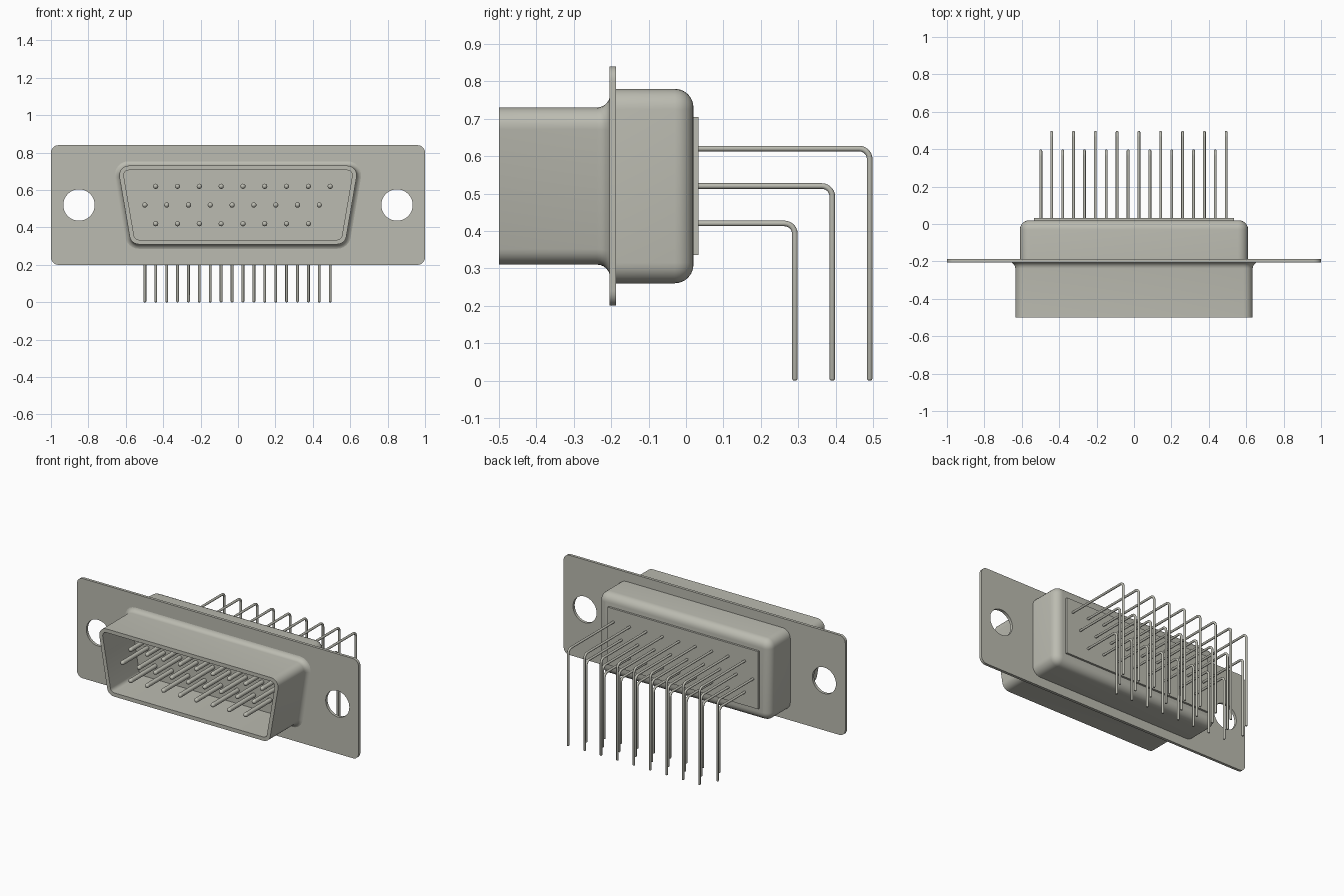
import bpy, bmesh, math
from mathutils import Matrix

cube = bpy.data.objects.get("Cube")
if cube:
    bpy.data.objects.remove(cube, do_unlink=True)


def material(name, rgb):
    m = bpy.data.materials.new(name)
    m.use_nodes = True
    m.diffuse_color = (*rgb, 1)
    m.node_tree.nodes["Principled BSDF"].inputs["Base Color"].default_value = (*rgb, 1)
    return m


METAL = material("warm grey metal", (0.50, 0.50, 0.44))


def add(name, mesh):
    if not mesh.materials:
        mesh.materials.append(METAL)
    ob = bpy.data.objects.new(name, mesh)
    bpy.context.collection.objects.link(ob)
    return ob


def outline(corners, r, lean=0.0, steps=6):
    """Rounded quad: corners are arc centres, lean tilts the sides inwards at the bottom."""
    (tx, tz), (bx, bz) = corners
    pts = []
    for cx, cz, a0, a1 in ((tx, tz, -lean, 90), (-tx, tz, 90, 180 + lean),
                           (-bx, bz, 180 + lean, 270), (bx, bz, 270, 360 - lean)):
        for i in range(steps + 1):
            a = math.radians(a0 + (a1 - a0) * i / steps)
            pts.append((cx + r * math.cos(a), cz + r * math.sin(a)))
    return pts


def loft(name, rings):
    """Skin a list of closed rings of 3D points and cap both ends."""
    bm = bmesh.new()
    loops = [[bm.verts.new(p) for p in ring] for ring in rings]
    n = len(loops[0])
    for a, b in zip(loops, loops[1:]):
        for i in range(n):
            j = (i + 1) % n
            bm.faces.new((a[i], a[j], b[j], b[i]))
    bm.faces.new(loops[0])
    bm.faces.new(loops[-1])
    bmesh.ops.recalc_face_normals(bm, faces=bm.faces)
    mesh = bpy.data.meshes.new(name)
    bm.to_mesh(mesh)
    bm.free()
    return mesh


def profile_loft(name, corners, r, lean, profile):
    """Loft an outline along y; profile holds (offset, y) pairs."""
    return loft(name, [[(x, y, z) for x, z in outline(corners, r + o, lean)]
                       for o, y in profile])


# Mounting flange with two screw holes
curve = bpy.data.curves.new("flange_outline", "CURVE")
curve.dimensions = "2D"
curve.fill_mode = "BOTH"
curve.extrude = 0.009
loops = [outline(((0.96, 0.28), (0.96, -0.28)), 0.04)]
for side in (-1, 1):
    loops.append([(side * 0.85 + 0.084 * math.cos(k * math.tau / 40),
                   0.084 * math.sin(k * math.tau / 40)) for k in range(40)])
for pts in loops:
    sp = curve.splines.new("POLY")
    sp.points.add(len(pts) - 1)
    for p, (x, z) in zip(sp.points, pts):
        p.co = (x, z, 0, 1)
    sp.use_cyclic_u = True
tmp = bpy.data.objects.new("flange_tmp", curve)
bpy.context.collection.objects.link(tmp)
bpy.context.view_layer.update()
mesh = bpy.data.meshes.new_from_object(tmp.evaluated_get(bpy.context.evaluated_depsgraph_get()))
bpy.data.objects.remove(tmp, do_unlink=True)
bpy.data.curves.remove(curve)
mesh.transform(Matrix.Translation((0, -0.196, 0.52)) @ Matrix.Rotation(math.pi / 2, 4, "X"))
bm = bmesh.new()
bm.from_mesh(mesh)
bmesh.ops.remove_doubles(bm, verts=bm.verts, dist=1e-5)
bmesh.ops.recalc_face_normals(bm, faces=bm.faces)
bm.to_mesh(mesh)
bm.free()
mesh.materials.clear()
add("flange", mesh)

# Front shell: flared base, straight wall, rim, hollow inside with a floor
R = 0.035
flare = [(R * (1 - math.sin(t)), -0.203 - R * (1 - math.cos(t)))
         for t in (i * math.pi / 12 for i in range(7))]
add("front_shell", profile_loft("front_shell", ((0.585, 0.68), (0.53, 0.36)), 0.05, 9.75,
                                flare + [(0, -0.5), (-0.024, -0.5), (-0.024, -0.21)]))

# Rear housing: rounded block with a filleted back edge
R = 0.05
fillet = [(-R * (1 - math.cos(t)), -0.03 + R * math.sin(t))
          for t in (i * math.pi / 12 for i in range(7))]
add("rear_housing", profile_loft("rear_housing", ((0.555, 0.725), (0.555, 0.315)), 0.055, 0,
                                 [(0, -0.19)] + fillet))

# Insulator plate on the back
bm = bmesh.new()
bmesh.ops.create_cube(bm, size=1, matrix=Matrix.Translation((0, 0.025, 0.52))
                      @ Matrix.Diagonal((1.07, 0.016, 0.37, 1)))
mesh = bpy.data.meshes.new("back_plate")
bm.to_mesh(mesh)
bm.free()
add("back_plate", mesh)


def pin_mesh(name, z, y_end):
    """Round-tipped contact that narrows into a lead bent down to the board."""
    rc, rl, bend = 0.014, 0.0075, 0.028
    stations = []  # y, z, direction, radius
    for i in range(5):
        t = math.radians(10 + 20 * i)
        stations.append((-0.472 + rc * (1 - math.cos(t)), z, 0, rc * math.sin(t)))
    stations += [(-0.458, z, 0, rc), (-0.15, z, 0, rc), (-0.15, z, 0, rl)]
    for i in range(8):
        t = i / 7 * math.pi / 2
        stations.append((y_end - bend + bend * math.sin(t),
                         z - bend + bend * math.cos(t), -t, rl))
    down = -math.pi / 2
    stations += [(y_end, 0.005, down, rl), (y_end, 0.0015, down, rl * 0.8), (y_end, 0, down, rl * 0.4)]
    rings = []
    for y, h, t, r in stations:
        ring = []
        for k in range(12):
            p = k * math.tau / 12
            ring.append((r * math.cos(p), y - r * math.sin(p) * math.sin(t),
                         h + r * math.sin(p) * math.cos(t)))
        rings.append(ring)
    return loft(name, rings)


# Three staggered rows of pins
for row, z, y_end, x0, count in (("top", 0.62, 0.491, -0.44, 9),
                                 ("middle", 0.52, 0.391, -0.498, 9),
                                 ("bottom", 0.42, 0.291, -0.44, 8)):
    mesh = pin_mesh(row + "_pin", z, y_end)
    for i in range(count):
        add(f"{row}_pin_{i + 1}", mesh).location.x = x0 + 0.1166 * i

# Smooth shading with sharp edges kept
bpy.ops.object.select_all(action="DESELECT")
for ob in bpy.context.collection.objects:
    if ob.type == "MESH":
        ob.select_set(True)
        bpy.context.view_layer.objects.active = ob
bpy.ops.object.shade_smooth_by_angle(angle=math.radians(35))
